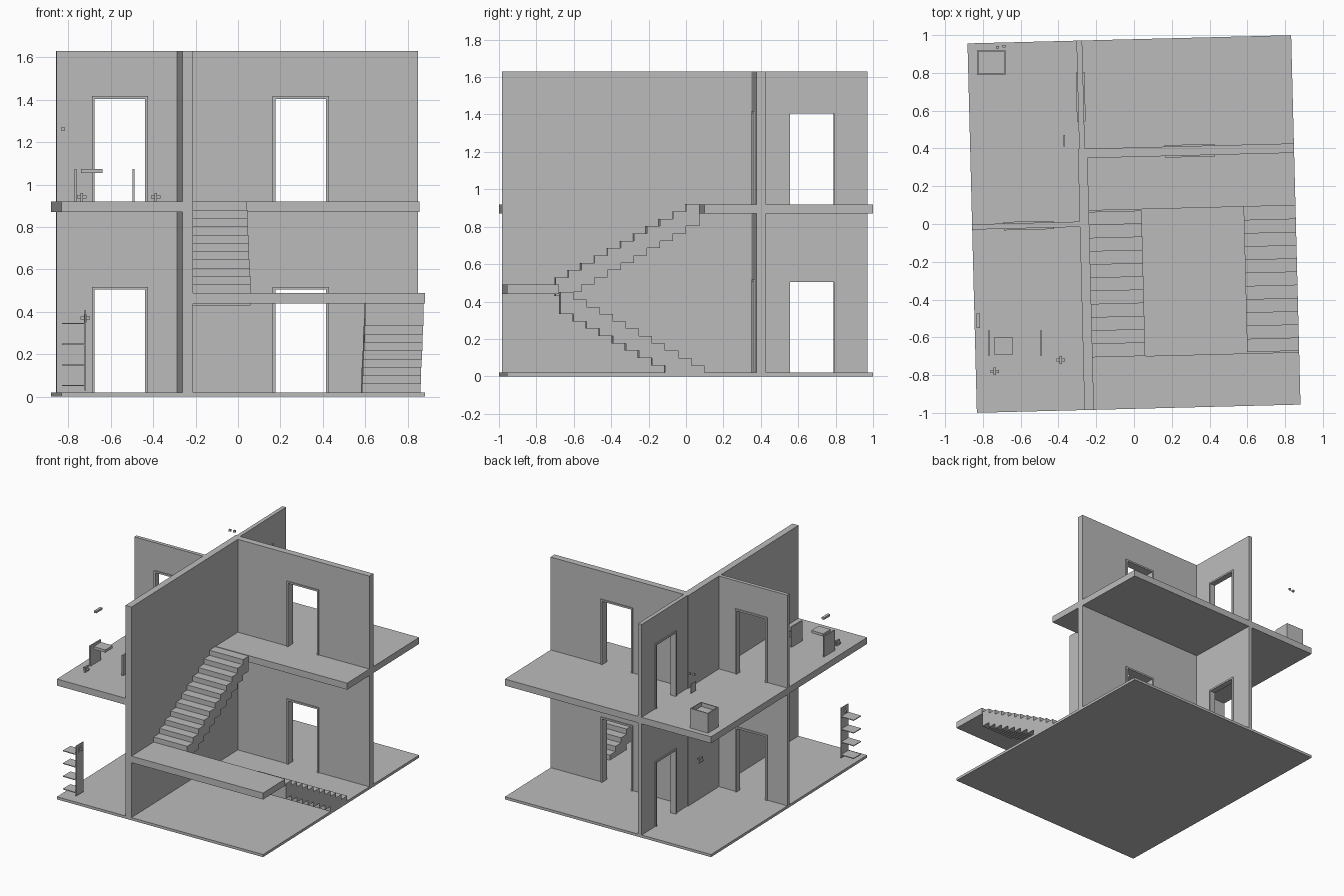
import bpy, bmesh, math
from mathutils import Matrix

cube = bpy.data.objects.get("Cube")
if cube:
    bpy.data.objects.remove(cube, do_unlink=True)

TURN = Matrix.Rotation(math.radians(1.45), 4, 'Z')   # whole house sits slightly turned

grey = bpy.data.materials.new("plaster grey")
grey.use_nodes = True
COLOUR = (0.5, 0.5, 0.5, 1)
grey.diffuse_color = COLOUR
grey.node_tree.nodes["Principled BSDF"].inputs["Base Color"].default_value = COLOUR


def finish(name, bm, turned=True):
    bmesh.ops.recalc_face_normals(bm, faces=bm.faces[:])
    if turned:
        bm.transform(TURN)
    mesh = bpy.data.meshes.new(name)
    bm.to_mesh(mesh)
    bm.free()
    mesh.materials.append(grey)
    obj = bpy.data.objects.new(name, mesh)
    bpy.context.scene.collection.objects.link(obj)


def add_box(bm, x, y, z):
    made = bmesh.ops.create_cube(bm, size=1)["verts"]
    for v in made:
        v.co = [r[0] if c < 0 else r[1] for c, r in zip(v.co, (x, y, z))]


def boxes(name, parts, turned=True):
    bm = bmesh.new()
    for part in parts:
        add_box(bm, *part)
    finish(name, bm, turned)


def prism(name, axis, points, a, b):
    """Extrude a closed outline along x (axis 0) or y (axis 1)."""
    bm = bmesh.new()
    place = (lambda p: (a, p[0], p[1])) if axis == 0 else (lambda p: (p[0], a, p[1]))
    face = bm.faces.new([bm.verts.new(place(p)) for p in points])
    ext = bmesh.ops.extrude_face_region(bm, geom=[face])["geom"]
    shift = (b - a, 0, 0) if axis == 0 else (0, b - a, 0)
    bmesh.ops.translate(bm, vec=shift, verts=[g for g in ext if isinstance(g, bmesh.types.BMVert)])
    finish(name, bm)


W, D = 0.857, 0.978
GROUND, CEIL, UPPER, TOP = 0.02, 0.87, 0.92, 1.63
LONG_L, LONG_R = -0.287, -0.237
STAIR_EDGE = 0.077

# Floors and landing
boxes("ground_floor", [((-W, W), (-D, D), (0, GROUND))])
prism_rows = [((-W, LONG_R), (-D, D), (CEIL, UPPER)),
              ((LONG_R, W), (STAIR_EDGE, D), (CEIL, UPPER))]
boxes("upper_floor", prism_rows)
boxes("stair_landing", [((LONG_R, W), (-D, -0.70), (0.44, 0.49))])


# Walls with door openings and door frames
def door_wall(name, axis, a, b, t0, t1, d0, d1, z0, z1):
    head = z0 + 0.485
    outline = [(a, z0), (d0, z0), (d0, head), (d1, head), (d1, z0), (b, z0), (b, z1), (a, z1)]
    prism(name + "_wall", axis, outline, t0, t1)
    f = 0.013
    frame = [(d0 - f, z0), (d0, z0), (d0, head), (d1, head), (d1, z0), (d1 + f, z0),
             (d1 + f, head + f), (d0 - f, head + f)]
    prism(name + "_door_frame", axis, frame, t0 - 0.008, t1 + 0.008)


for storey, z0, z1 in (("lower", GROUND, CEIL), ("upper", UPPER, TOP)):
    boxes(storey + "_long_wall", [((LONG_L, LONG_R), (-D, 0.405), (z0, z1))])
    door_wall(storey + "_back", 0, 0.405, D, -0.28, -0.25, 0.562, 0.797, z0, z1)
    door_wall(storey + "_right", 1, LONG_R, W, 0.355, 0.405, 0.185, 0.425, z0, z1)
    door_wall(storey + "_left", 1, -W, LONG_L, -0.008, 0.02, -0.677, -0.438, z0, z1)


# Stair flights with stepped undersides
def stairs(name, x0, x1, y, dy, z, rise, count, low):
    top, under = [], []
    for i in range(count):
        h = z + rise * (i + 1)
        ya, yb = y + dy * i, y + dy * (i + 1)
        top += [(ya, h), (yb, h)]
        u = h - 3 * rise
        if u > low:
            under += [(ya, u), (yb, u)]
        else:
            under = [(y, low), (yb, low)]
    prism(name, 0, top + under[::-1], x0, x1)


RISE, TREAD = 0.0391, 0.07
stairs("upper_stairs", LONG_R, 0.042, -0.70, TREAD, 0.49, RISE, 11, 0.43)
stairs("lower_stairs", 0.582, W, STAIR_EDGE, -TREAD, GROUND, RISE, 11, GROUND)

# Tub with four sides, sunken top and corner posts
x0, x1, y0, y1, zt, t = -0.83, -0.68, 0.79, 0.92, 1.07, 0.008
tub = [((x0, x1), (y0, y0 + t), (UPPER, zt)), ((x0, x1), (y1 - t, y1), (UPPER, zt)),
       ((x0, x0 + t), (y0, y1), (UPPER, zt)), ((x1 - t, x1), (y0, y1), (UPPER, zt)),
       ((x0, x1), (y0, y1), (UPPER, zt - 0.03))]
boxes("tub", tub, False)


# Little wall and floor fixtures
def fixture(name, x, y, z):
    boxes(name, [((x - 0.006, x + 0.006), (y - 0.02, y + 0.02), (z, z + 0.04)),
                 ((x - 0.022, x + 0.022), (y - 0.008, y + 0.008), (z + 0.015, z + 0.028))], False)


fixture("floor_fixture_left", -0.737, -0.78, UPPER)
fixture("floor_fixture_right", -0.388, -0.72, UPPER)
fixture("lower_wall_fixture", -0.36, 0.34, 0.35)
fixture("shelf_fixture", -0.72, -0.88, 0.35)
boxes("tub_tap", [((-0.73, -0.715), (0.93, 0.942), (1.34, 1.355)),
                  ((-0.695, -0.68), (0.935, 0.947), (1.34, 1.355))], False)
boxes("wall_panel", [((-0.372, -0.366), (0.41, 0.47), (UPPER + 0.01, 1.0))], False)
boxes("high_plate", [((-0.835, -0.815), (-0.55, -0.475), (1.255, 1.27))], False)

# Washroom partitions and counter
for name, x in (("left_partition", -0.767), ("right_partition", -0.492)):
    boxes(name, [((x - 0.005, x + 0.005), (-0.695, -0.565), (UPPER, 1.075))], False)
boxes("counter", [((-0.74, -0.64), (-0.69, -0.60), (1.055, 1.075))], False)

# Shelf unit on the ground floor
shelf = [((-0.724, -0.717), (-0.93, -0.84), (0.03, 0.41))]
shelf += [((-0.83, -0.72), (-0.93, -0.84), (z, z + 0.006)) for z in (0.05, 0.147, 0.245, 0.342)]
boxes("shelf_unit", shelf, False)
